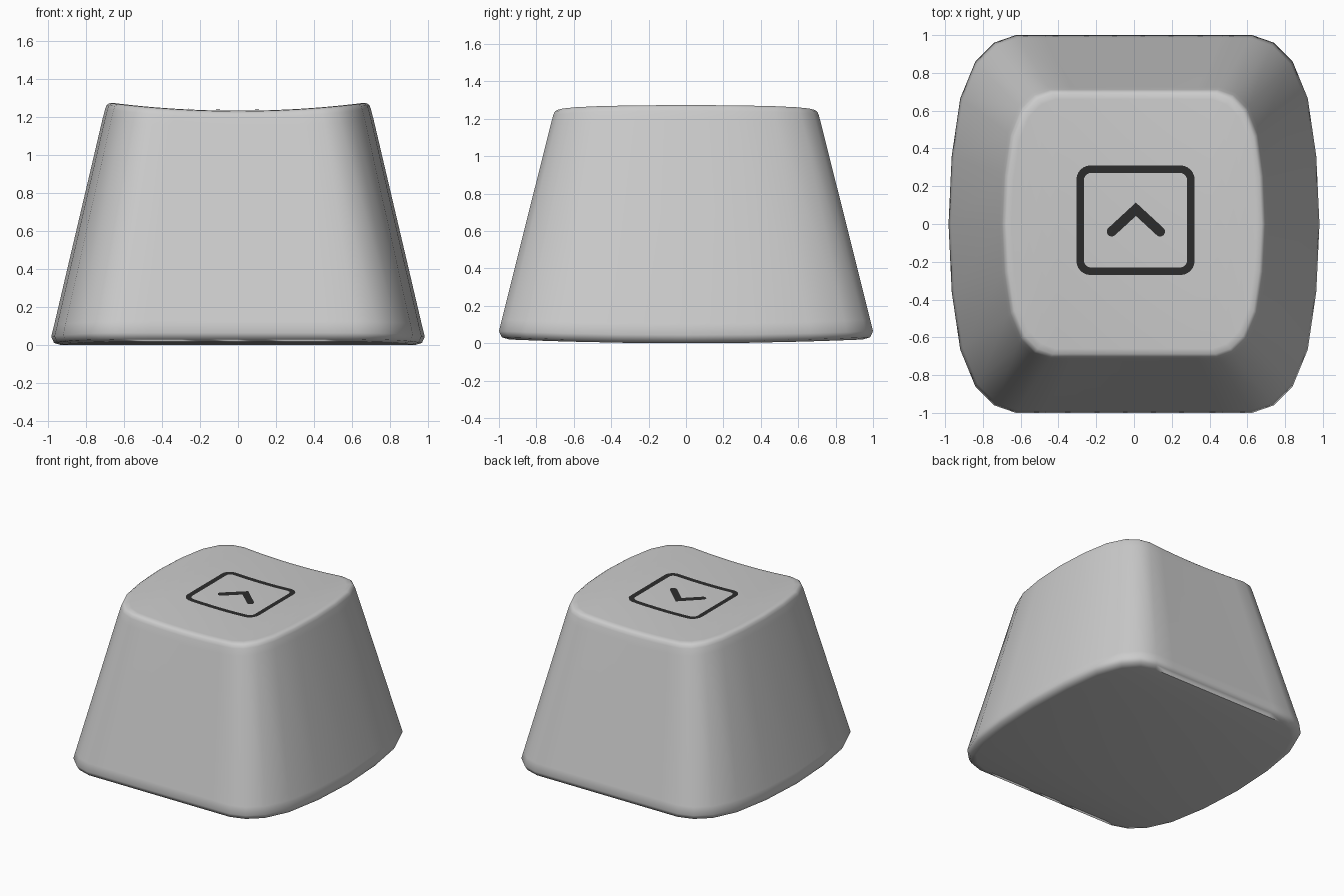
import bpy, bmesh, math
from mathutils import Vector

if "Cube" in bpy.data.objects:
    bpy.data.objects.remove(bpy.data.objects["Cube"])


def dish(x):
    # scooped height of the top surface
    return 1.233 + 0.095 * x * x


def make_object(name, bm):
    bmesh.ops.recalc_face_normals(bm, faces=bm.faces)
    me = bpy.data.meshes.new(name)
    bm.to_mesh(me)
    bm.free()
    ob = bpy.data.objects.new(name, me)
    bpy.context.collection.objects.link(ob)
    return ob


# Keycap body: one outline lofted upward through scaled rings
quarter = [(0, 1), (0.15, 1), (0.3, 1), (0.47, 1), (0.625, 1), (0.74, 0.96),
           (0.84, 0.86), (0.92, 0.665), (0.965, 0.36), (0.982, 0)]
half = [(-x, y) for x, y in reversed(quarter[1:])] + quarter
outline = half + [(x, -y) for x, y in reversed(half[1:-1])]
M, N = len(half), len(outline)

base_rings = [(0.945, 0.0), (0.985, 0.012), (1.0, 0.045), (0.985, 0.105)]
top_rings = [(0.725, -0.09), (0.711, -0.036), (0.703, -0.015),
             (0.688, -0.003), (0.66, 0.0)]

bm = bmesh.new()
rings = []
for s, z in base_rings:
    rings.append([bm.verts.new((x * s, y * s, z + 0.02 * y * y)) for x, y in outline])
for s, dz in top_rings:
    rings.append([bm.verts.new((x * s, y * s, dish(x * s) + dz)) for x, y in outline])
for a, b in zip(rings, rings[1:]):
    for i in range(N):
        j = (i + 1) % N
        bm.faces.new((a[i], a[j], b[j], b[i]))


def cap(ring, start, count, mirror):
    # close a ring with strips between mirrored vertices
    for k in range(start, start - count, -1):
        ids = [k % N, (k - 1) % N, mirror(k - 1) % N, mirror(k) % N]
        ids = list(dict.fromkeys(ids))
        if len(ids) > 2:
            bm.faces.new([ring[i] for i in ids])


cap(rings[-1], M - 1, M - 1, lambda k: -k)
c = (M - 1) // 2
cap(rings[0], c, M - 1, lambda k: M - 1 - k)
body = make_object("keycap_body", bm)
body.data.polygons.foreach_set("use_smooth", [True] * len(body.data.polygons))

# Dark printed symbol, draped just above the dish
ink = bpy.data.materials.new("dark_ink")
ink.diffuse_color = (0.025, 0.025, 0.025, 1)
ink.use_nodes = True
ink.node_tree.nodes["Principled BSDF"].inputs["Base Color"].default_value = ink.diffuse_color
LIFT = 0.004


def ribbon(name, left, right, closed):
    bm = bmesh.new()
    rows = [[bm.verts.new((x, y, dish(x) + LIFT)) for x, y in side]
            for side in (left, right)]
    n = len(left)
    for i in range(n if closed else n - 1):
        j = (i + 1) % n
        bm.faces.new((rows[0][i], rows[1][i], rows[1][j], rows[0][j]))
    bmesh.ops.recalc_face_normals(bm, faces=bm.faces)
    up = sum(f.normal.z for f in bm.faces) > 0
    ob = make_object(name, bm)
    if not up:
        ob.data.flip_normals()
    ob.data.materials.append(ink)


def rounded_rect(cx, cy, w, h, r, per_side=8, per_corner=6):
    pts = []
    corners = [(1, 1), (-1, 1), (-1, -1), (1, -1)]
    for q, (sx, sy) in enumerate(corners):
        mx, my = cx + sx * (w - r), cy + sy * (h - r)
        for k in range(per_corner + 1):
            a = math.pi / 2 * (q + k / per_corner)
            pts.append(Vector((mx + r * math.cos(a), my + r * math.sin(a))))
        # straight side to the next corner
        nx, ny = corners[(q + 1) % 4]
        a = math.pi / 2 * (q + 1)
        end = Vector((cx + nx * (w - r) + r * math.cos(a),
                      cy + ny * (h - r) + r * math.sin(a)))
        start = pts[-1]
        pts += [start.lerp(end, k / per_side) for k in range(1, per_side)]
    return pts


ribbon("symbol_frame", rounded_rect(0.008, 0.02, 0.313, 0.29, 0.075),
       rounded_rect(0.008, 0.02, 0.273, 0.25, 0.037), True)

# Chevron: each arm is a round-ended stroke, mirrored about the tip
tip, foot, r = Vector((0.01, 0.078)), Vector((0.138, -0.04)), 0.026
d = (foot - tip).normalized()
n = Vector((-d.y, d.x))
left, right = [], []
rise = r * d.y / d.x
upper = tip + Vector((0, r / d.x))
lower = tip - Vector((0, r / d.x))
left.append(upper)
right.append(lower)
for k in range(7):
    a = math.pi / 2 * min(k / 6, 0.98)
    p = foot + d * r * math.sin(a)
    left.append(p + n * r * math.cos(a))
    right.append(p - n * r * math.cos(a))


def flip(pts):
    return [Vector((2 * tip.x - p.x, p.y)) for p in reversed(pts[1:])]


ribbon("symbol_chevron", flip(left) + left, flip(right) + right, False)
